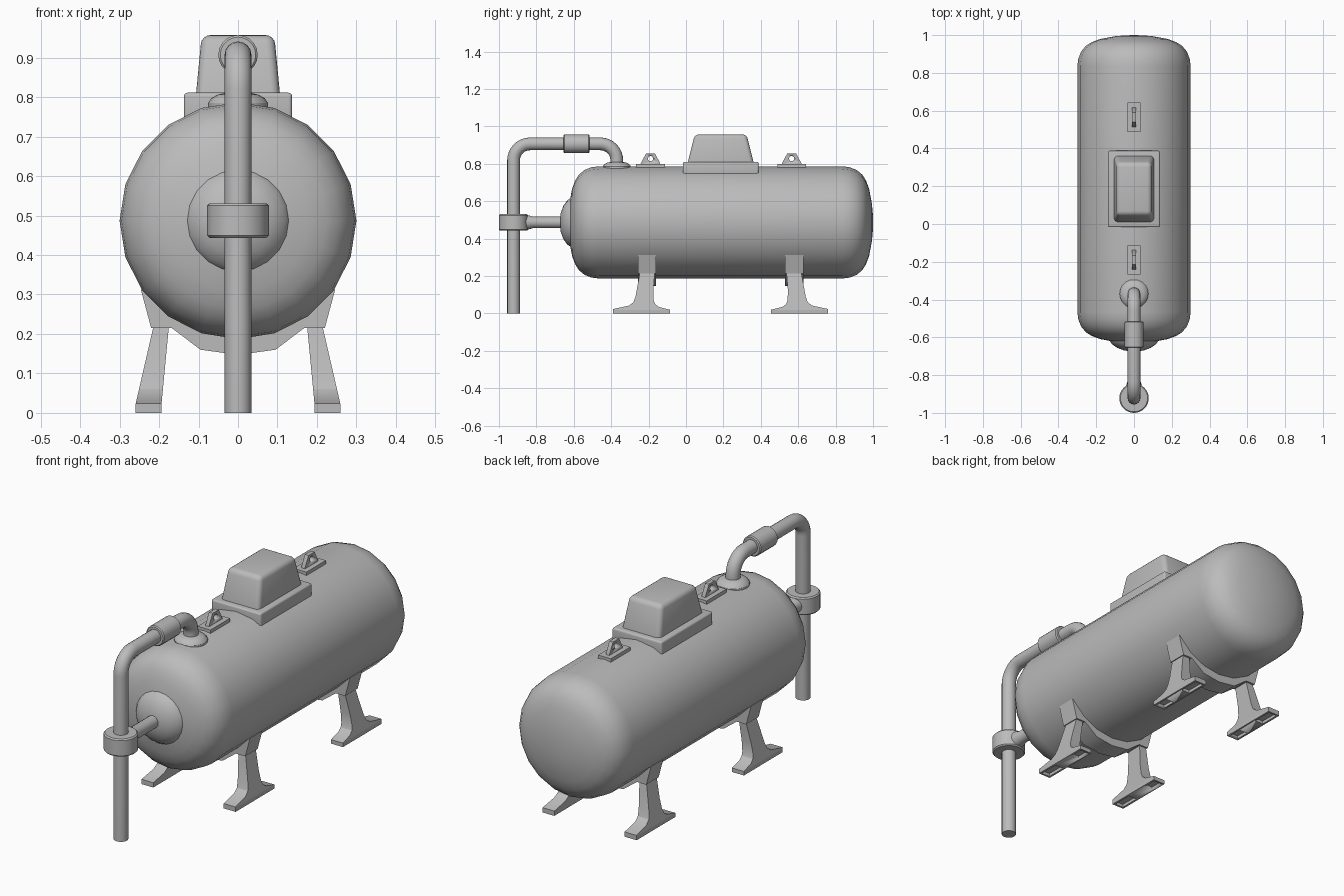
import bpy, bmesh
from math import pi, sin, cos
from mathutils import Matrix, Vector

if "Cube" in bpy.data.objects:
    bpy.data.objects.remove(bpy.data.objects["Cube"], do_unlink=True)

grey = bpy.data.materials.new("plain_grey")
grey.use_nodes = True
grey.diffuse_color = (0.5, 0.5, 0.5, 1)
grey.node_tree.nodes["Principled BSDF"].inputs["Base Color"].default_value = (0.5, 0.5, 0.5, 1)

AXIS_Z = 0.487          # height of the tank axis
MID_Y = 0.185           # middle of the tank along y
PIPE_Y = -0.922         # upright pipe position
ALONG_Y = Matrix.Rotation(-pi / 2, 4, 'X')


def activate(obj):
    bpy.ops.object.select_all(action='DESELECT')
    obj.select_set(True)
    bpy.context.view_layer.objects.active = obj


def finish(name, bm, smooth=True):
    bmesh.ops.recalc_face_normals(bm, faces=bm.faces)
    mesh = bpy.data.meshes.new(name)
    bm.to_mesh(mesh)
    bm.free()
    mesh.materials.append(grey)
    obj = bpy.data.objects.new(name, mesh)
    bpy.context.collection.objects.link(obj)
    if smooth:
        activate(obj)
        bpy.ops.object.shade_smooth_by_angle()
    return obj


def lathe(name, profile, sides, place):
    """Spin (radius, height) points about z, then place the result."""
    bm = bmesh.new()
    rings = []
    for r, h in profile:
        rings.append([bm.verts.new((r * cos(2 * pi * i / sides), r * sin(2 * pi * i / sides), h))
                      for i in range(sides)])
    for a, b in zip(rings, rings[1:]):
        for i in range(sides):
            j = (i + 1) % sides
            bm.faces.new((a[i], a[j], b[j], b[i]))
    bm.faces.new(rings[0])
    bm.faces.new(rings[-1])
    bmesh.ops.remove_doubles(bm, verts=bm.verts, dist=1e-5)
    bm.transform(place)
    return finish(name, bm)


def prism(name, loop_a, loop_b):
    """Solid between two matching loops of points."""
    bm = bmesh.new()
    a = [bm.verts.new(p) for p in loop_a]
    b = [bm.verts.new(p) for p in loop_b]
    bm.faces.new(a)
    bm.faces.new(b)
    for i in range(len(a)):
        j = (i + 1) % len(a)
        bm.faces.new((a[i], a[j], b[j], b[i]))
    return finish(name, bm)


def block(name, x0, x1, y0, y1, z0, z1, taper=(0, 0), bevel=0.0):
    """Box whose top is drawn in by taper, with rounded edges."""
    bm = bmesh.new()
    bmesh.ops.create_cube(bm, size=1)
    for v in bm.verts:
        top = v.co.z > 0
        tx, ty = taper if top else (0, 0)
        v.co = (x1 - tx if v.co.x > 0 else x0 + tx,
                y1 - ty if v.co.y > 0 else y0 + ty,
                z1 if top else z0)
    if bevel:
        bmesh.ops.bevel(bm, geom=bm.edges[:], offset=bevel, segments=4,
                        profile=0.5, affect='EDGES')
    return finish(name, bm)


def cut(obj, cutter):
    mod = obj.modifiers.new("cut", 'BOOLEAN')
    mod.operation = 'DIFFERENCE'
    mod.solver = 'EXACT'
    mod.object = cutter
    activate(obj)
    bpy.ops.object.modifier_apply(modifier=mod.name)
    bpy.data.objects.remove(cutter, do_unlink=True)


# Tank with dished ends
cap = [(0, 0.815), (0.05, 0.8135), (0.1, 0.809), (0.18, 0.794), (0.225, 0.777), (0.255, 0.758),
       (0.28, 0.728), (0.295, 0.69), (0.3, 0.65)]
lathe("tank", [(r, -h) for r, h in cap] + cap[::-1], 20,
      Matrix.Translation((0, MID_Y, AXIS_Z)) @ ALONG_Y)

# Domed end cover, feed pipe and its flare into the collar
at_axis = Matrix.Translation((0, 0, AXIS_Z)) @ ALONG_Y
lathe("end_cover", [(0, -0.675), (0.05, -0.67), (0.09, -0.655), (0.118, -0.635), (0.134, -0.61),
                    (0.139, -0.58), (0.139, -0.55)], 20, at_axis)
lathe("feed_pipe", [(0.04, PIPE_Y), (0.04, -0.85), (0.031, -0.82), (0.031, -0.65)], 16, at_axis)

# Collar around the upright pipe
lathe("pipe_collar", [(0.072, 0.443), (0.078, 0.449), (0.078, 0.525), (0.072, 0.531)], 32,
      Matrix.Translation((0, PIPE_Y, 0)))

# Bent pipe from the ground to the tank top
PIPE_TOP, BEND, OUTLET_Y = 0.907, 0.088, -0.37
path = [(PIPE_Y, 0.0)]
for i in range(9):
    t = pi - i * pi / 16
    path.append((PIPE_Y + BEND + BEND * cos(t), PIPE_TOP - BEND + BEND * sin(t)))
for i in range(9):
    t = pi / 2 - i * pi / 16
    path.append((OUTLET_Y - BEND + BEND * cos(t), PIPE_TOP - BEND + BEND * sin(t)))
path.append((OUTLET_Y, 0.77))
curve = bpy.data.curves.new("bent_pipe", 'CURVE')
curve.dimensions = '3D'
curve.bevel_depth = 0.034
curve.bevel_resolution = 6
curve.use_fill_caps = True
spline = curve.splines.new('POLY')
spline.points.add(len(path) - 1)
for point, (y, z) in zip(spline.points, path):
    point.co = (0, y, z, 1)
curve.materials.append(grey)
pipe = bpy.data.objects.new("bent_pipe", curve)
bpy.context.collection.objects.link(pipe)
activate(pipe)
bpy.ops.object.convert(target='MESH')
bpy.ops.object.shade_smooth_by_angle()

# Sleeve on the level run, and the outlet flange
lathe("pipe_sleeve", [(0.045, -0.655), (0.05, -0.65), (0.05, -0.52), (0.045, -0.515)], 20,
      Matrix.Translation((0, 0, PIPE_TOP)) @ ALONG_Y)
lathe("outlet_flange", [(0.076, 0.76), (0.076, 0.785), (0.068, 0.797), (0.052, 0.806), (0.03, 0.811)],
      20, Matrix.Translation((0, OUTLET_Y, 0)))

# Control housing on its base
block("housing_base", -0.137, 0.137, -0.017, 0.388, 0.735, 0.811, bevel=0.009)
block("housing_cover", -0.108, 0.108, 0.005, 0.366, 0.79, 0.957, taper=(0.016, 0.042), bevel=0.022)

# Lifting lugs with an eye
for label, y in (("front", MID_Y - 0.375), ("rear", MID_Y + 0.38)):
    block(label + "_lug_plate", -0.035, 0.035, y - 0.077, y + 0.077, 0.777, 0.799)
    outline = [(-0.052, 0.79), (0.052, 0.79), (0.052, 0.803), (0.024, 0.855), (-0.024, 0.855), (-0.052, 0.803)]
    lug = prism(label + "_lug", [(-0.01, y + a, z) for a, z in outline],
                [(0.01, y + a, z) for a, z in outline])
    eye = lathe("eye_cutter", [(0.014, -0.05), (0.014, 0.05)], 16,
                Matrix.Translation((0, y, 0.828)) @ Matrix.Rotation(pi / 2, 4, 'Y'))
    cut(lug, eye)

# Cradles and legs, mirrored front to rear and side to side
half = [(0.246, 0.312), (0.22, 0.215), (0.168, 0.215), (0.095, 0.16), (0, 0.147)]
cradle = half + [(-x, z) for x, z in half[-2::-1]]
# Side outline of a leg as (distance from the middle, height)
leg = [(0.352, 0.222), (0.36, 0.12), (0.358, 0.07), (0.35, 0.05), (0.33, 0.035), (0.27, 0.02),
       (0.575, 0.02), (0.575, 0.024), (0.49, 0.042), (0.466, 0.06), (0.455, 0.09), (0.431, 0.222)]
for end, sy in (("front", -1), ("rear", 1)):
    prism(end + "_cradle", [(x, MID_Y + sy * 0.345, z) for x, z in cradle],
          [(x, MID_Y + sy * 0.442, z) for x, z in cradle])
    for side, sx in (("left", 1), ("right", -1)):
        name = end + "_" + side
        prism(name + "_leg",
              [(sx * (0.194 - 0.095 * (z - 0.02)), MID_Y + sy * d, z) for d, z in leg],
              [(sx * (0.26 - 0.23 * (z - 0.02)), MID_Y + sy * d, z) for d, z in leg])

        def slab(label, xa, xb, da, db, z0, z1):
            xs = sorted((sx * xa, sx * xb))
            ys = sorted((MID_Y + sy * da, MID_Y + sy * db))
            return block(label, *xs, *ys, z0, z1)

        # Foot with hollow ends underneath
        foot = slab(name + "_foot", 0.194, 0.26, 0.27, 0.575, 0, 0.02)
        for da, db in ((0.28, 0.35), (0.465, 0.565)):
            cut(foot, slab("pocket_cutter", 0.204, 0.25, da, db, -0.02, 0.015))
